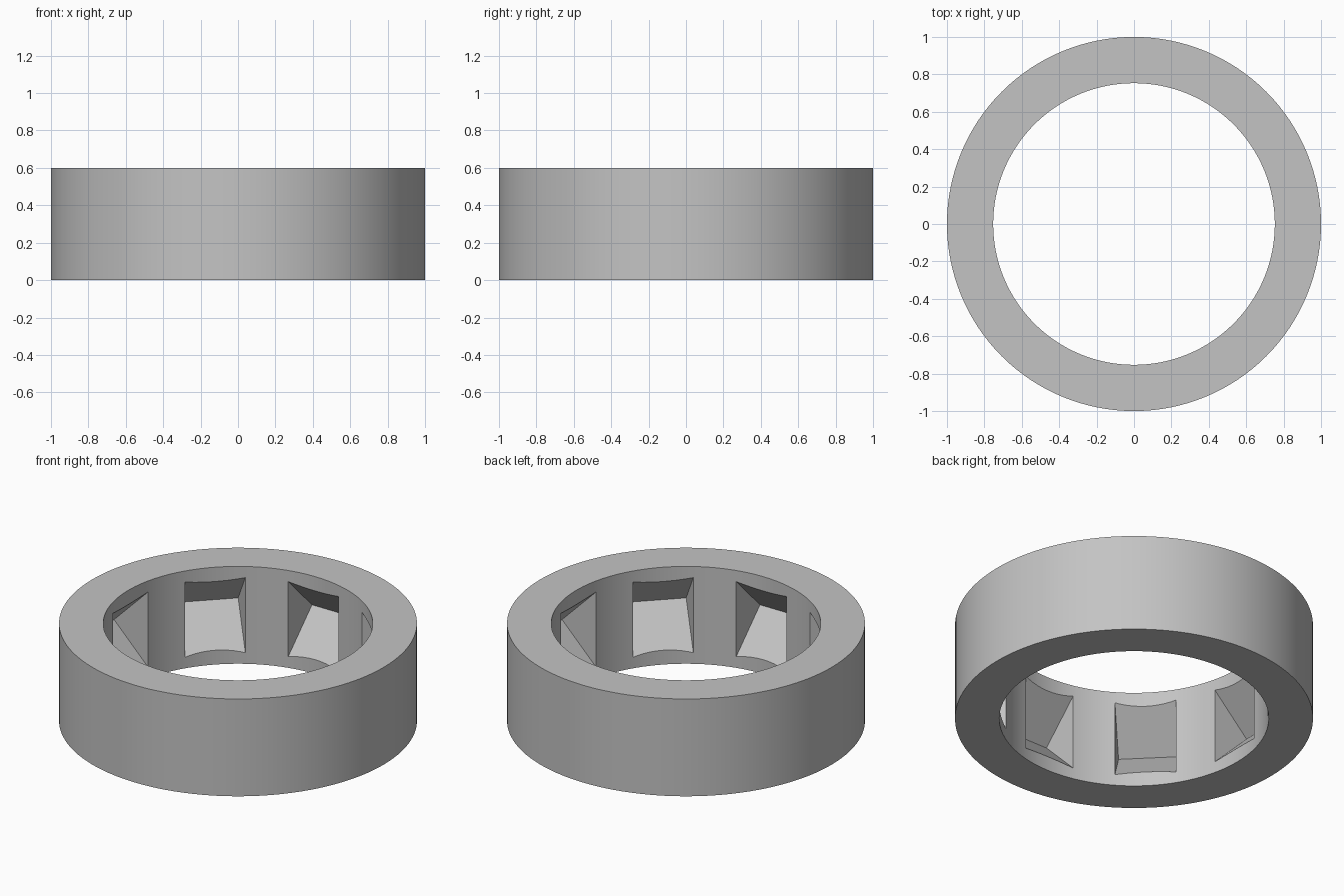
import bpy, bmesh, math
from mathutils import Matrix

cube = bpy.data.objects.get("Cube")
if cube:
    bpy.data.objects.remove(cube, do_unlink=True)

HEIGHT, OUTER, INNER = 0.6, 1.0, 0.753
SEGMENTS, POCKETS = 128, 8
POCKET_SIDE, POCKET_RADIUS = 0.342, 0.723

grey = bpy.data.materials.new("plain grey")
grey.use_nodes = True
colour = (0.55, 0.55, 0.55, 1)
grey.diffuse_color = colour
grey.node_tree.nodes["Principled BSDF"].inputs["Base Color"].default_value = colour


def make_object(name, bm):
    bmesh.ops.recalc_face_normals(bm, faces=bm.faces)
    mesh = bpy.data.meshes.new(name)
    bm.to_mesh(mesh)
    bm.free()
    mesh.materials.append(grey)
    obj = bpy.data.objects.new(name, mesh)
    bpy.context.collection.objects.link(obj)
    return obj


# Ring body: a rectangular section spun around z
bm = bmesh.new()
corners = [(INNER, 0), (OUTER, 0), (OUTER, HEIGHT), (INNER, HEIGHT)]
section = [bm.verts.new((r, 0, z)) for r, z in corners]
edges = [bm.edges.new((section[i], section[i - 1])) for i in range(len(section))]
bmesh.ops.spin(bm, geom=section + edges, axis=(0, 0, 1), cent=(0, 0, 0),
               angle=math.tau, steps=SEGMENTS, use_merge=True)
bmesh.ops.remove_doubles(bm, verts=bm.verts, dist=0.0001)
ring = make_object("ring_body", bm)

# Pocket cutters: cubes tipped 45 degrees, so each pocket is a V-shaped notch
bm = bmesh.new()
for i in range(POCKETS):
    placement = (Matrix.Rotation(math.tau * i / POCKETS, 4, "Z")
                 @ Matrix.Translation((POCKET_RADIUS, 0, HEIGHT / 2))
                 @ Matrix.Rotation(math.pi / 4, 4, "Y"))
    bmesh.ops.create_cube(bm, size=POCKET_SIDE, matrix=placement)
cutter = make_object("pocket_cutter", bm)
cutter.hide_render = True

# Cut the pockets into the inner wall
cut = ring.modifiers.new("pockets", "BOOLEAN")
cut.operation = "DIFFERENCE"
cut.solver = "EXACT"
cut.object = cutter
bpy.ops.object.select_all(action="DESELECT")
bpy.context.view_layer.objects.active = ring
ring.select_set(True)
bpy.ops.object.modifier_apply(modifier=cut.name)
bpy.data.objects.remove(cutter, do_unlink=True)

# Smooth round walls with sharp rims and pocket edges
bpy.ops.object.shade_smooth_by_angle(angle=math.radians(20))
